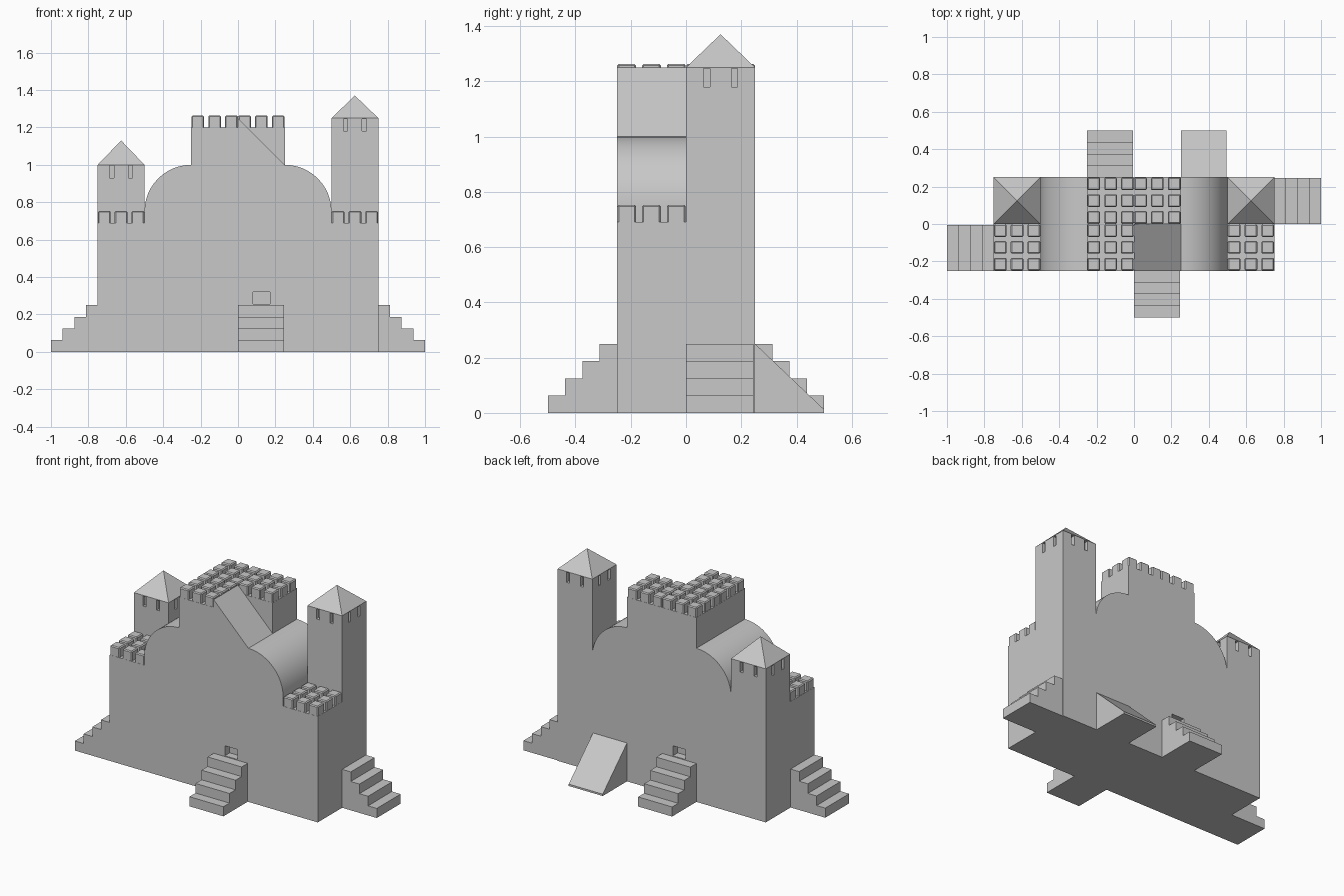
import bpy, bmesh, math

if "Cube" in bpy.data.objects:
    bpy.data.objects.remove(bpy.data.objects["Cube"])

C = 0.25  # grid cell of the castle
stone = bpy.data.materials.new("grey stone")
stone.diffuse_color = (0.58, 0.58, 0.58, 1)
stone.use_nodes = True
stone.node_tree.nodes["Principled BSDF"].inputs["Base Color"].default_value = stone.diffuse_color


def finish(name, bm):
    bmesh.ops.recalc_face_normals(bm, faces=bm.faces[:])
    me = bpy.data.meshes.new(name)
    bm.to_mesh(me)
    bm.free()
    ob = bpy.data.objects.new(name, me)
    bpy.context.collection.objects.link(ob)
    me.materials.append(stone)
    return ob


def add_box(bm, lo, hi):
    vs = bmesh.ops.create_cube(bm, size=1)["verts"]
    for v in vs:
        for i in range(3):
            v.co[i] = lo[i] if v.co[i] < 0 else hi[i]


def prism(name, pts, place):
    """Extrude a 2D profile; place(u, v, side) gives the 3D point."""
    bm = bmesh.new()
    a = [bm.verts.new(place(u, v, 0)) for u, v in pts]
    b = [bm.verts.new(place(u, v, 1)) for u, v in pts]
    bm.faces.new(a)
    bm.faces.new(b[::-1])
    n = len(pts)
    for i in range(n):
        j = (i + 1) % n
        bm.faces.new((a[i], b[i], b[j], a[j]))
    return finish(name, bm)


def arc(sign):
    """Quarter-round shoulder from (0.5, 0.75) up to (0.25, 1.0)."""
    pts = [(sign * (C + C * math.cos(t * math.pi / 24)), 0.75 + C * math.sin(t * math.pi / 24))
           for t in range(13)]
    return pts if sign > 0 else pts[::-1]


# Front and back halves of the keep as silhouettes
front_pts = ([(-.75, 0), (.75, 0), (.75, .69), (.5, .69)] + arc(1) +
             [(0, 1.25), (0, 1.2), (-.25, 1.2)] + arc(-1) + [(-.5, .69), (-.75, .69)])
back_pts = ([(-.75, 0), (.75, 0), (.75, 1.25), (.5, 1.25)] + arc(1) +
            [(.25, 1.2), (-.25, 1.2)] + arc(-1) + [(-.5, 1.0), (-.75, 1.0)])
front = prism("front_walls", front_pts, lambda u, v, s: (u, -C + s * C, v))
back = prism("back_walls", back_pts, lambda u, v, s: (u, s * C, v))


# Cut recesses for doors and tower windows
def cut(ob, boxes):
    bm = bmesh.new()
    for lo, hi in boxes:
        add_box(bm, lo, hi)
    cutter = finish("recess_cutter", bm)
    cutter.hide_render = True
    mod = ob.modifiers.new("recess", "BOOLEAN")
    mod.operation = "DIFFERENCE"
    mod.solver = "EXACT"
    mod.object = cutter
    bpy.context.view_layer.objects.active = ob
    bpy.ops.object.modifier_apply(modifier=mod.name)
    bpy.data.objects.remove(cutter)


cut(front, [((.08, -.3, .255), (.17, -.2, .32))])
slots = [((-.17, .2, .255), (-.08, .3, .32))]
for cx, top, side in ((-.625, 1.0, -1), (.625, 1.25, 1)):
    z0, z1 = top - .07, top - .004
    for o in (-.05, .05):
        slots.append(((cx + o - .011, .225, z0), (cx + o + .011, .3, z1)))
        slots.append(((cx + o - .011, -.05, z0), (cx + o + .011, .025, z1)))
        for s in (-1, 1):
            x = sorted((cx + s * .1, cx + s * .17))
            slots.append(((x[0], .125 + o - .011, z0), (x[1], .125 + o + .011, z1)))
cut(back, slots)

# Pyramid roofs
for side, cx, top, peak in (("left", -.625, 1.0, 1.13), ("right", .625, 1.25, 1.37)):
    bm = bmesh.new()
    base = [bm.verts.new((cx + a * .125, .125 + b * .125, top))
            for a, b in ((-1, -1), (1, -1), (1, 1), (-1, 1))]
    tip = bm.verts.new((cx, .125, peak))
    bm.faces.new(base)
    for i in range(4):
        bm.faces.new((base[i], base[(i + 1) % 4], tip))
    finish(side + "_roof", bm)

# Battlements: three by three stone blocks on each flat cell
for name, cx, cy, z in (("left_battlement", -.625, -.125, .69), ("right_battlement", .625, -.125, .69),
                        ("keep_battlement_front", -.125, -.125, 1.2),
                        ("keep_battlement_left", -.125, .125, 1.2),
                        ("keep_battlement_right", .125, .125, 1.2)):
    bm = bmesh.new()
    for i in (-1, 0, 1):
        for j in (-1, 0, 1):
            x, y, h = cx + i * .09, cy + j * .09, .034
            add_box(bm, (x - h, y - h, z - .01), (x + h, y + h, z + .063))
    ob = finish(name, bm)
    bev = ob.modifiers.new("worn edges", "BEVEL")
    bev.width = .006
    bev.segments = 1

# Stairs and ramp: profile in (distance from wall, height)
steps = [(0, 0), (C, 0)]
for i in range(4):
    steps += [(C - i * C / 4, (i + 1) * C / 4), (C - (i + 1) * C / 4, (i + 1) * C / 4)]
slope = [(0, 0), (C, 0), (C, .012), (0, C)]
W = .245
prism("front_stairs", steps, lambda u, v, s: (s * W, -C - u, v))
prism("back_stairs", steps, lambda u, v, s: (-C + s * W, C + u, v))
prism("left_stairs", steps, lambda u, v, s: (-.75 - u, -C + s * W, v))
prism("right_stairs", steps, lambda u, v, s: (.75 + u, s * W, v))
prism("back_ramp", slope, lambda u, v, s: (C + s * W, C + u, v))

# Smooth only the rounded shoulders
for ob in (front, back):
    bpy.ops.object.select_all(action="DESELECT")
    ob.select_set(True)
    bpy.context.view_layer.objects.active = ob
    bpy.ops.object.shade_smooth_by_angle(angle=math.radians(20))
